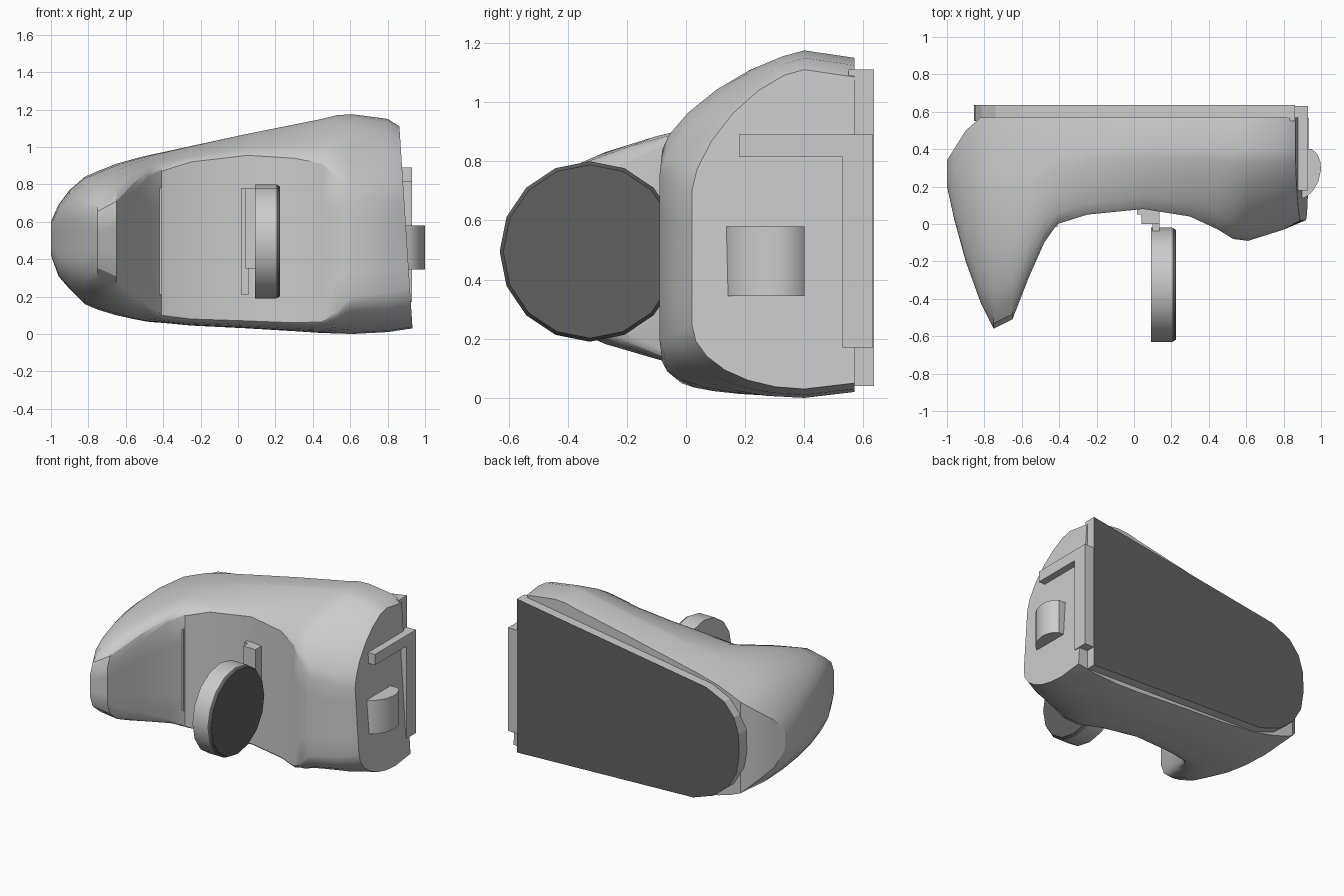
import bpy, bmesh, math
from mathutils import Vector

cube = bpy.data.objects.get("Cube")
if cube:
    bpy.data.objects.remove(cube, do_unlink=True)


def material(name, rgb):
    m = bpy.data.materials.new(name)
    m.use_nodes = True
    m.diffuse_color = (*rgb, 1)
    bsdf = m.node_tree.nodes["Principled BSDF"]
    bsdf.inputs["Base Color"].default_value = (*rgb, 1)
    bsdf.inputs["Roughness"].default_value = 0.6
    return m


LIGHT = material("light grey", (0.6, 0.6, 0.6))
DARK = material("dark grey", (0.12, 0.12, 0.12))


def finish(name, bm, dark_rule=None, smooth=None):
    """Turn a bmesh into an object; faces matching dark_rule become dark."""
    bmesh.ops.recalc_face_normals(bm, faces=bm.faces)
    bm.normal_update()
    for f in bm.faces:
        f.material_index = int(bool(dark_rule and dark_rule(f)))
    me = bpy.data.meshes.new(name)
    bm.to_mesh(me)
    bm.free()
    me.materials.append(LIGHT)
    me.materials.append(DARK)
    ob = bpy.data.objects.new(name, me)
    bpy.context.collection.objects.link(ob)
    if smooth:
        bpy.ops.object.select_all(action='DESELECT')
        ob.select_set(True)
        bpy.context.view_layer.objects.active = ob
        bpy.ops.object.shade_smooth_by_angle(angle=math.radians(smooth))
    return ob


def loft(name, rings, **kw):
    """Skin a series of equal-length closed rings and cap both ends."""
    bm = bmesh.new()
    vs = [[bm.verts.new(p) for p in r] for r in rings]
    n = len(vs[0])
    for a, b in zip(vs, vs[1:]):
        for i in range(n):
            j = (i + 1) % n
            bm.faces.new((a[i], a[j], b[j], b[i]))
    bm.faces.new(vs[0])
    bm.faces.new(vs[-1])
    return finish(name, bm, **kw)


def box(name, x, y, z):
    return loft(name, [[(a, y[0], z[0]), (a, y[1], z[0]), (a, y[1], z[1]), (a, y[0], z[1])] for a in x])


# Body cross-sections along x:
# x, front y, shoulder y, bottom z, top z, front face bottom z, front face top z, upper squareness
SECTIONS = [
    (-1.00, 0.20, 0.28, 0.42, 0.60, 0.47, 0.55, 1.0),
    (-0.96, 0.02, 0.30, 0.31, 0.69, 0.42, 0.60, 1.0),
    (-0.90, -0.20, 0.30, 0.24, 0.77, 0.40, 0.62, 1.0),
    (-0.82, -0.42, 0.30, 0.16, 0.84, 0.40, 0.62, 1.0),
    (-0.75, -0.56, 0.30, 0.13, 0.87, 0.43, 0.58, 1.0),
    (-0.65, -0.51, 0.30, 0.10, 0.91, 0.38, 0.64, 1.0),
    (-0.56, -0.28, 0.32, 0.08, 0.935, 0.26, 0.76, 1.0),
    (-0.48, -0.10, 0.34, 0.065, 0.955, 0.17, 0.84, 1.1),
    (-0.41, 0.00, 0.36, 0.06, 0.97, 0.10, 0.87, 1.2),
    (-0.25, 0.05, 0.38, 0.045, 1.005, 0.08, 0.92, 1.4),
    (0.05, 0.08, 0.40, 0.03, 1.07, 0.07, 0.955, 1.5),
    (0.30, 0.04, 0.40, 0.015, 1.12, 0.06, 0.94, 1.5),
    (0.45, -0.03, 0.40, 0.005, 1.15, 0.065, 0.91, 1.5),
    (0.53, -0.08, 0.40, 0.003, 1.17, 0.12, 0.84, 1.4),
    (0.61, -0.09, 0.40, 0.00, 1.175, 0.20, 0.75, 1.4),
    (0.80, -0.03, 0.40, 0.01, 1.15, 0.22, 0.72, 1.4),
    (0.935, 0.02, 0.40, 0.03, 1.11, 0.25, 0.70, 1.3),
]
ARC = 6


def body_ring(x, yf, ys, lo, hi, flo, fhi, e):
    yb = min(0.57, 0.34 + (x + 1) * 1.6)
    lower, upper = [], []
    for i in range(ARC + 1):
        t = math.pi / 2 * i / ARC
        s, c = math.sin(t), max(math.cos(t), 0)
        lower.append((ys + (yf - ys) * s, flo + (lo - flo) * c))
        upper.append((ys + (yf - ys) * s ** e, fhi + (hi - fhi) * c ** e))
    front = [(yf, flo + (fhi - flo) * k / 4) for k in (1, 2, 3)]
    pts = [(yb, lo + 0.02)] + lower + front + upper[::-1] + [(yb, hi - 0.025)]
    slant = 0.065 if x > 0.9 else 0
    return [(x - slant * z, y, z) for y, z in pts]


loft("grip_body", [body_ring(*s) for s in SECTIONS], smooth=32)

# Back plate with a rounded end, dark on its rear face
OUTLINE = [(0.86, 0.04), (-0.50, 0.09), (-0.66, 0.145), (-0.77, 0.235), (-0.835, 0.35),
           (-0.855, 0.48), (-0.85, 0.62), (-0.815, 0.73), (-0.74, 0.82), (-0.60, 0.885), (0.86, 1.11)]
loft("back_plate", [[(x, y, z) for x, z in OUTLINE] for y in (0.55, 0.635)],
     dark_rule=lambda f: f.normal.y > 0.9)

# Side clip: upright and arm
box("clip_upright", (0.84, 0.93), (0.53, 0.632), (0.17, 0.89))
box("clip_arm", (0.86, 0.93), (0.18, 0.54), (0.815, 0.89))

# Curved side lever
LEVER = [(0.88, 0.40), (0.95, 0.40), (0.98, 0.375), (0.997, 0.33), (1.0, 0.29),
         (0.985, 0.225), (0.955, 0.175), (0.92, 0.145), (0.88, 0.13)]
loft("side_lever", [[(x, y, z) for x, y in LEVER] for z in (0.345, 0.58)], smooth=30)

# Ribs and bracket on the scooped front
box("finger_rib", (-0.44, -0.41), (-0.015, 0.06), (0.21, 0.78))
box("bracket_base", (0.015, 0.06), (0.05, 0.12), (0.21, 0.78))
box("bracket", (0.04, 0.135), (0.0, 0.12), (0.35, 0.78))
box("disc_stem", (0.10, 0.135), (-0.06, 0.03), (0.42, 0.58))

# Round disc with a bevelled dark face
SIDES = 16
loft("thumb_disc",
     [[(x, -0.325 + r * math.cos(2 * math.pi * i / SIDES), 0.495 + r * math.sin(2 * math.pi * i / SIDES))
       for i in range(SIDES)] for x, r in ((0.09, 0.305), (0.205, 0.305), (0.225, 0.293))],
     dark_rule=lambda f: f.normal.x > 0.3, smooth=30)
